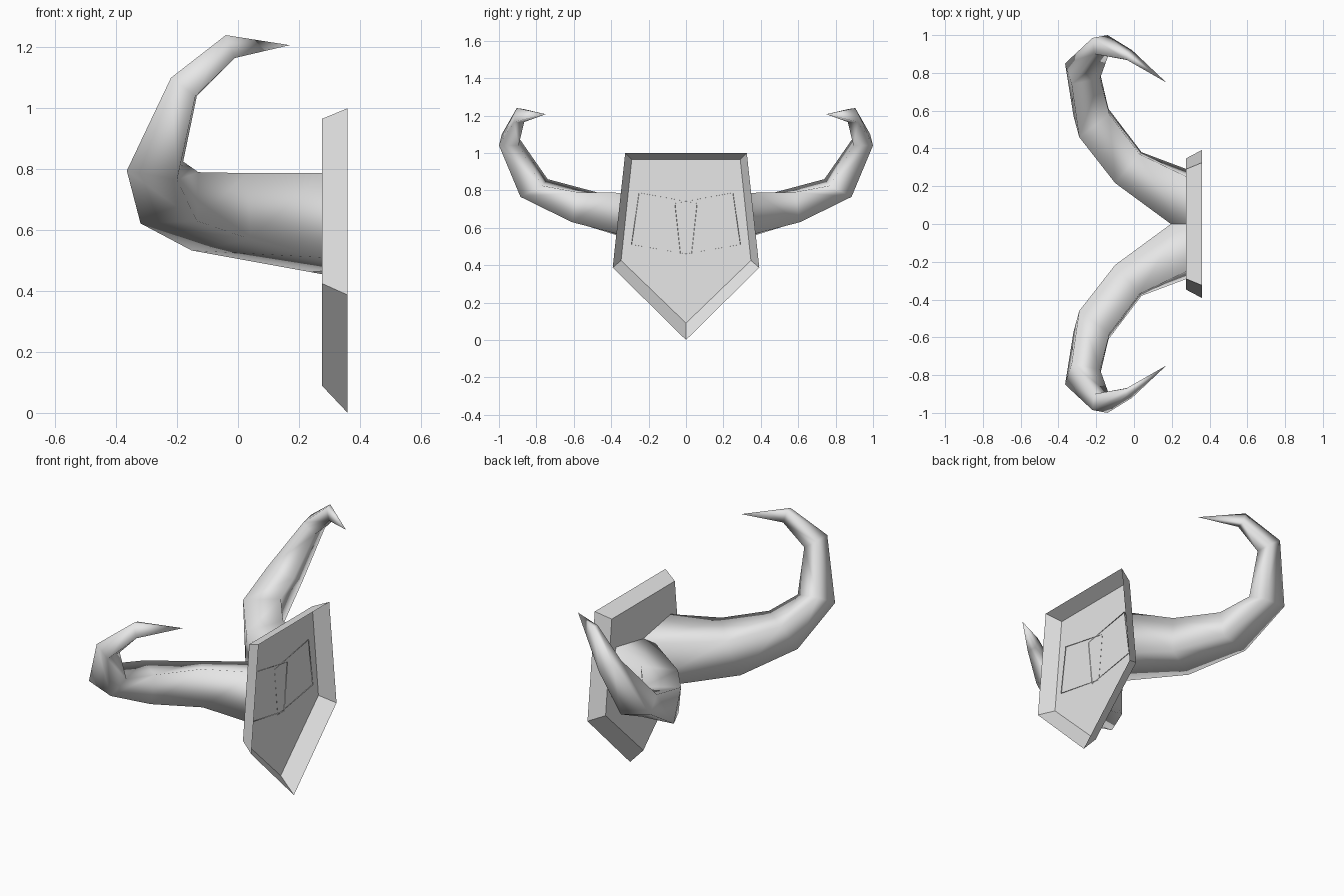
import bpy
import bmesh
from mathutils import Vector

default_cube = bpy.data.objects.get("Cube")
if default_cube:
    bpy.data.objects.remove(default_cube, do_unlink=True)

# Single plain grey for everything
grey = bpy.data.materials.new("plain_grey")
grey.use_nodes = True
colour = (0.8, 0.8, 0.8, 1.0)
grey.diffuse_color = colour
grey.node_tree.nodes["Principled BSDF"].inputs["Base Color"].default_value = colour


def finish(bm, name, smooth):
    """Turn a bmesh into a linked object with consistent outward normals."""
    bmesh.ops.recalc_face_normals(bm, faces=bm.faces[:])
    for face in bm.faces:
        face.smooth = smooth
    mesh = bpy.data.meshes.new(name)
    bm.to_mesh(mesh)
    bm.free()
    mesh.materials.append(grey)
    obj = bpy.data.objects.new(name, mesh)
    bpy.context.collection.objects.link(obj)
    return obj


def bridge(bm, ring_a, ring_b):
    """Join two closed rings of equal length with quads."""
    count = len(ring_a)
    for i in range(count):
        j = (i + 1) % count
        bm.faces.new((ring_a[i], ring_a[j], ring_b[j], ring_b[i]))


def shield_ring(bm, x, half_top, top, half_shoulder, shoulder, tip):
    """Five-sided shield outline in the plane at x."""
    outline = [(-half_top, top), (half_top, top), (half_shoulder, shoulder),
               (0, tip), (-half_shoulder, shoulder)]
    return [bm.verts.new((x, y, z)) for y, z in outline]


# Wall plaque: shallow shield-shaped tray, open on the wall side
bm = bmesh.new()
face_ring = shield_ring(bm, 0.275, 0.29, 0.965, 0.347, 0.425, 0.09)
rim_ring = shield_ring(bm, 0.36, 0.325, 1.0, 0.392, 0.387, 0.0)
bm.faces.new(face_ring)
bridge(bm, face_ring, rim_ring)
finish(bm, "wall_plaque", smooth=False)

# Horn: four edge rails from the plaque outwards, meeting in one point
upper_inside = [(0.28, 0.25, 0.787), (0.03, 0.37, 0.787), (-0.13, 0.58, 0.79),
                (-0.18, 0.77, 0.825), (-0.135, 0.895, 1.04), (-0.02, 0.865, 1.165)]
lower_inside = [(0.28, 0.29, 0.51), (0.04, 0.38, 0.57), (-0.135, 0.61, 0.63),
                (-0.2, 0.885, 0.765), (-0.14, 1.0, 1.04), (-0.01, 0.92, 1.165)]
lower_outside = [(0.277, -0.03, 0.455), (-0.152, 0.285, 0.533), (-0.32, 0.57, 0.622),
                 (-0.365, 0.85, 0.795), (-0.22, 0.985, 1.1), (-0.04, 0.905, 1.24)]
upper_outside = [(0.277, -0.06, 0.73), (-0.1, 0.217, 0.74), (-0.29, 0.46, 0.785),
                 (-0.33, 0.74, 0.86), (-0.21, 0.9, 1.09), (-0.04, 0.87, 1.235)]
tip_point = Vector((0.17, 0.75, 1.207))

bm = bmesh.new()
rings = [[bm.verts.new(p) for p in section]
         for section in zip(upper_inside, lower_inside, lower_outside, upper_outside)]
for ring_a, ring_b in zip(rings, rings[1:]):
    bridge(bm, ring_a, ring_b)
tip = bm.verts.new(tip_point)
last = rings[-1]
for i in range(len(last)):
    bm.faces.new((last[i], last[(i + 1) % len(last)], tip))
horns = finish(bm, "horn_pair", smooth=True)

# Second horn is the mirror image across the plaque's centre
mirror = horns.modifiers.new("mirror_across_centre", 'MIRROR')
mirror.use_axis = (False, True, False)
mirror.use_mirror_merge = False
